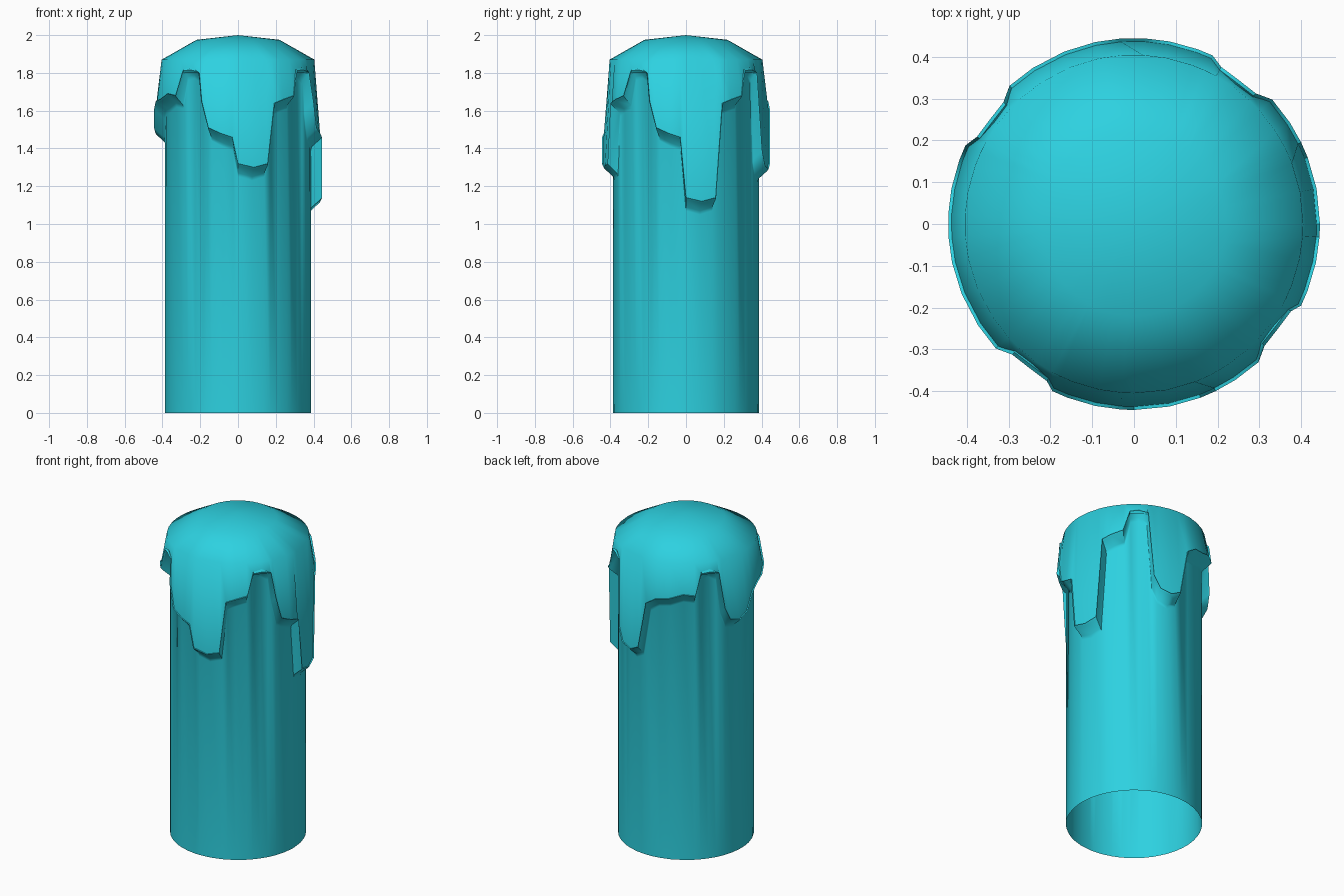
import bpy, bmesh, math

if "Cube" in bpy.data.objects:
    bpy.data.objects.remove(bpy.data.objects["Cube"])

# Lower edge of the melted wax: (angle from drip direction, height) per quarter
rise = [(42, 1.63)]
lead = [(-43, 1.78), (-36, 1.79), (-29, 1.76)]


def long_drip(tip):
    return lead + [(-26, 1.60), (-21, 1.46), (-12, 1.43), (-4, 1.41), (0, tip + .02),
                   (11, tip), (21, tip + .02), (26, 1.59), (33, 1.61)] + rise


def narrow_drip(tip):
    return lead + [(-25, tip + .10), (-20, tip + .02), (-11, tip), (-3, tip + .03),
                   (4, 1.56), (12, 1.60), (22, 1.61), (33, 1.64)] + rise


# Quarters in order: front, right, back, left
quarters = [long_drip(1.25), long_drip(1.07), narrow_drip(1.24), narrow_drip(1.43)]


def column(edge):
    """Radius/height profile from the dome rim down to the base."""
    bulge = .415 + .03 * min(1, (1.87 - edge) / .22)
    top, low = min(1.80, edge + .05), edge + .05
    return [(.22, 1.975), (.405, 1.87), (bulge - .008, top),
            (bulge, top * .6 + low * .4), (bulge - .008, low - .01),
            (.392, edge), (.386, edge - .02), (.387, 0)]


bm = bmesh.new()
apex = bm.verts.new((0, 0, 2))
cols = []
for q, pts in enumerate(quarters):
    for deg, edge in pts:
        a = math.radians(deg + 90 * q - 90)
        cols.append([bm.verts.new((r * math.cos(a), r * math.sin(a), z))
                     for r, z in column(edge)])

# Skin the columns; the base stays open
for c, d in zip(cols, cols[1:] + cols[:1]):
    bm.faces.new((apex, c[0], d[0]))
    for i in range(len(c) - 1):
        bm.faces.new((c[i], c[i + 1], d[i + 1], d[i]))
bmesh.ops.remove_doubles(bm, verts=bm.verts, dist=.0005)
bmesh.ops.recalc_face_normals(bm, faces=bm.faces)

mesh = bpy.data.meshes.new("candle")
bm.to_mesh(mesh)
bm.free()
candle = bpy.data.objects.new("candle", mesh)
bpy.context.collection.objects.link(candle)

# Smooth turquoise wax
mat = bpy.data.materials.new("turquoise_wax")
mat.diffuse_color = (.026, .64, .75, 1)
mat.use_nodes = True
mat.node_tree.nodes["Principled BSDF"].inputs["Base Color"].default_value = mat.diffuse_color
mesh.materials.append(mat)
bpy.context.view_layer.objects.active = candle
candle.select_set(True)
bpy.ops.object.shade_smooth_by_angle(angle=math.radians(60))
